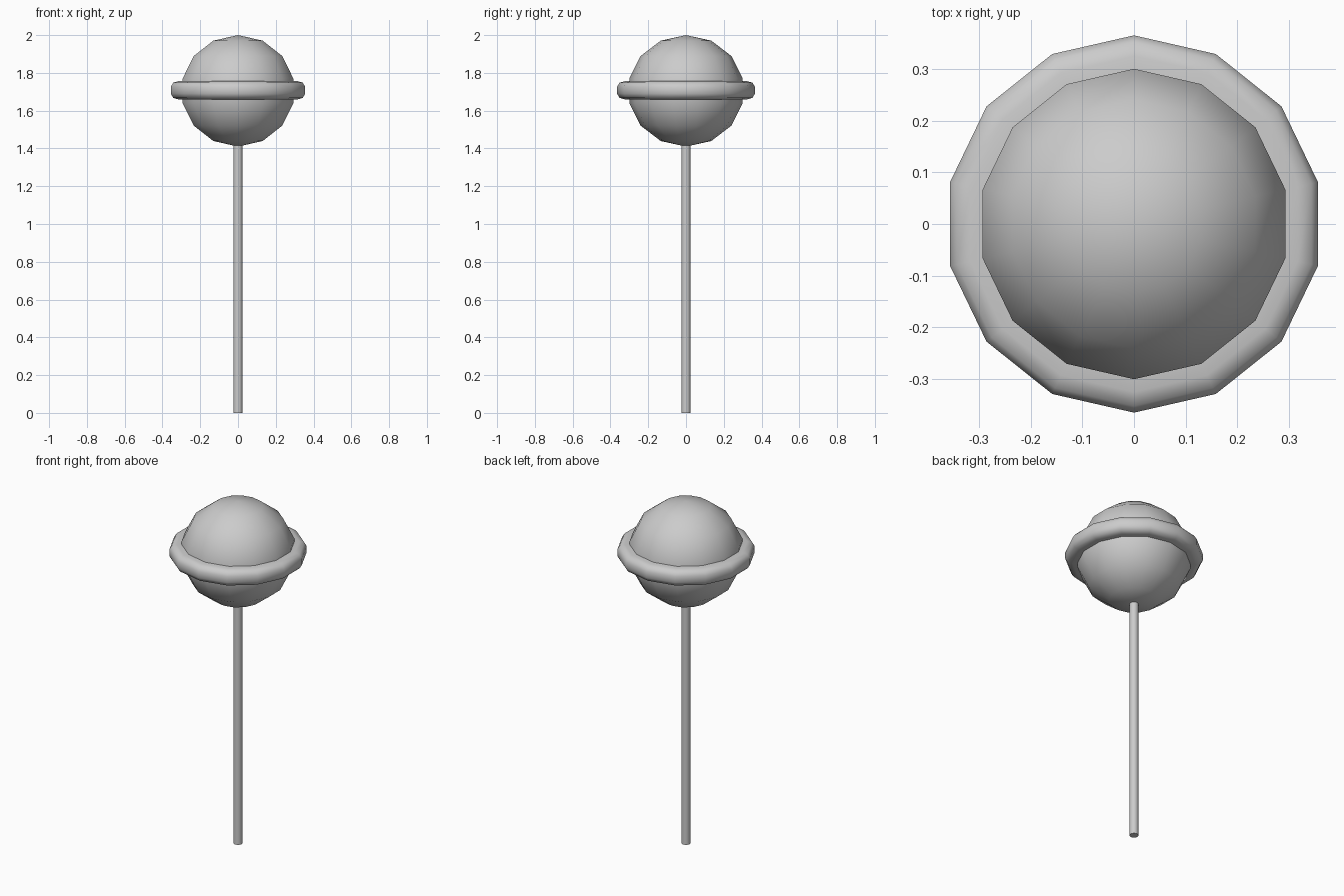
import bpy, bmesh, math
from mathutils import Vector

cube = bpy.data.objects.get("Cube")
if cube:
    bpy.data.objects.remove(cube, do_unlink=True)

grey = bpy.data.materials.new("plain grey")
grey.use_nodes = True
colour = (0.6, 0.6, 0.6, 1)
grey.diffuse_color = colour
grey.node_tree.nodes["Principled BSDF"].inputs["Base Color"].default_value = colour

SIDES = 14
CENTRE = 1.705


def lathe(name, profile, z, closed=False, angle=60):
    """Spin a (radius, height) profile about the vertical axis."""
    bm = bmesh.new()
    verts = [bm.verts.new((0, r, h)) for r, h in profile]
    pairs = list(zip(verts, verts[1:]))
    if closed:
        pairs.append((verts[-1], verts[0]))
    edges = [bm.edges.new(p) for p in pairs]
    bmesh.ops.spin(bm, geom=verts + edges, cent=Vector(), axis=(0, 0, 1),
                   angle=math.tau, steps=SIDES, use_duplicate=False)
    bmesh.ops.remove_doubles(bm, verts=bm.verts, dist=0.0005)
    bmesh.ops.recalc_face_normals(bm, faces=bm.faces)
    mesh = bpy.data.meshes.new(name)
    bm.to_mesh(mesh)
    bm.free()
    mesh.materials.append(grey)
    obj = bpy.data.objects.new(name, mesh)
    bpy.context.collection.objects.link(obj)
    obj.location.z = z
    bpy.ops.object.select_all(action="DESELECT")
    obj.select_set(True)
    bpy.context.view_layer.objects.active = obj
    bpy.ops.object.shade_smooth_by_angle(angle=math.radians(angle))
    return obj


# Candy ball
steps = SIDES // 2
ball = [(0.308 * math.sin(math.pi * i / steps), 0.295 * math.cos(math.pi * i / steps))
        for i in range(steps + 1)]
lathe("candy_ball", ball, CENTRE)

# Rounded rim around the middle of the ball
upper = [(0.28, 0.048), (0.325, 0.048), (0.352, 0.04), (0.365, 0.018)]
rim = upper + [(r, -h) for r, h in reversed(upper)]
lathe("candy_rim", rim, CENTRE + 0.003, closed=True)

# Stick, reaching a little way into the ball
lathe("stick", [(0, 0), (0.024, 0), (0.024, 1.45), (0, 1.45)], 0)
